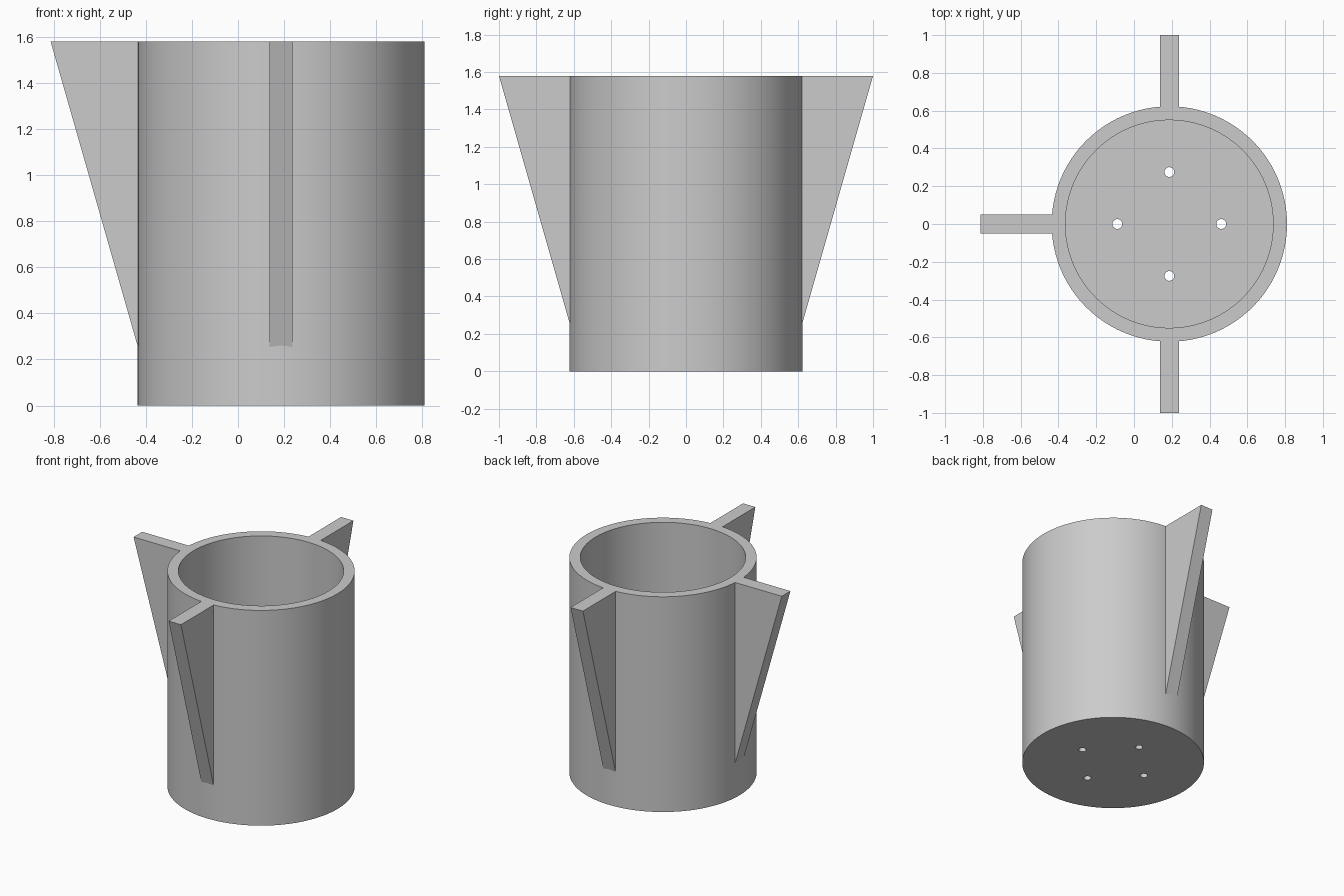
import bpy
import bmesh
from math import cos, sin, pi, radians

if "Cube" in bpy.data.objects:
    bpy.data.objects.remove(bpy.data.objects["Cube"], do_unlink=True)

CX = 0.187           # cup axis
R, R_IN = 0.623, 0.55
H, FLOOR = 1.58, 0.075
SEG = 96

grey = bpy.data.materials.new("plain grey")
grey.use_nodes = True
colour = (0.6, 0.6, 0.6, 1)
grey.diffuse_color = colour
grey.node_tree.nodes["Principled BSDF"].inputs["Base Color"].default_value = colour


def add_object(name, bm):
    bmesh.ops.recalc_face_normals(bm, faces=bm.faces)
    mesh = bpy.data.meshes.new(name)
    bm.to_mesh(mesh)
    bm.free()
    mesh.materials.append(grey)
    obj = bpy.data.objects.new(name, mesh)
    obj.location.x = CX
    bpy.context.collection.objects.link(obj)
    return obj


# Cup: rings from the underside, up the wall and down to the inner floor
bm = bmesh.new()
rings = []
for r, z in [(R, 0), (R, H), (R_IN, H), (R_IN, FLOOR)]:
    rings.append([bm.verts.new((r * cos(2 * pi * i / SEG), r * sin(2 * pi * i / SEG), z))
                  for i in range(SEG)])
for low, high in zip(rings, rings[1:]):
    for i in range(SEG):
        j = (i + 1) % SEG
        bm.faces.new((low[i], low[j], high[j], high[i]))
bm.faces.new(rings[0])
bm.faces.new(rings[-1])
cup = add_object("cup", bm)

# Four drain holes through the floor
bm = bmesh.new()
for k in range(4):
    ret = bmesh.ops.create_cone(bm, cap_ends=True, segments=24, radius1=0.026,
                                radius2=0.026, depth=0.4)
    bmesh.ops.translate(bm, verts=ret["verts"],
                        vec=(0.275 * cos(k * pi / 2), 0.275 * sin(k * pi / 2), 0))
cutter = add_object("drain_hole_cutter", bm)
cutter.hide_render = True
cutter.hide_set(True)
cut = cup.modifiers.new("drain holes", "BOOLEAN")
cut.operation = "DIFFERENCE"
cut.solver = "EXACT"
cut.object = cutter

# Smooth walls with sharp rims
bpy.ops.object.select_all(action="DESELECT")
cup.select_set(True)
bpy.context.view_layer.objects.active = cup
bpy.ops.object.modifier_apply(modifier=cut.name)
bpy.data.objects.remove(cutter, do_unlink=True)
bpy.ops.object.shade_smooth_by_angle(angle=radians(30))


# Tapered fins at the back, right and front
def add_fin(name, angle):
    bm = bmesh.new()
    face = bm.faces.new([bm.verts.new((x, -0.05, z))
                         for x, z in [(0.62, 0.25), (1.0, H), (0.62, H)]])
    ret = bmesh.ops.extrude_face_region(bm, geom=[face])
    bmesh.ops.translate(bm, vec=(0, 0.1, 0),
                        verts=[v for v in ret["geom"] if isinstance(v, bmesh.types.BMVert)])
    add_object(name, bm).rotation_euler.z = angle


for name, angle in [("back_fin", pi / 2), ("right_fin", pi), ("front_fin", -pi / 2)]:
    add_fin(name, angle)
